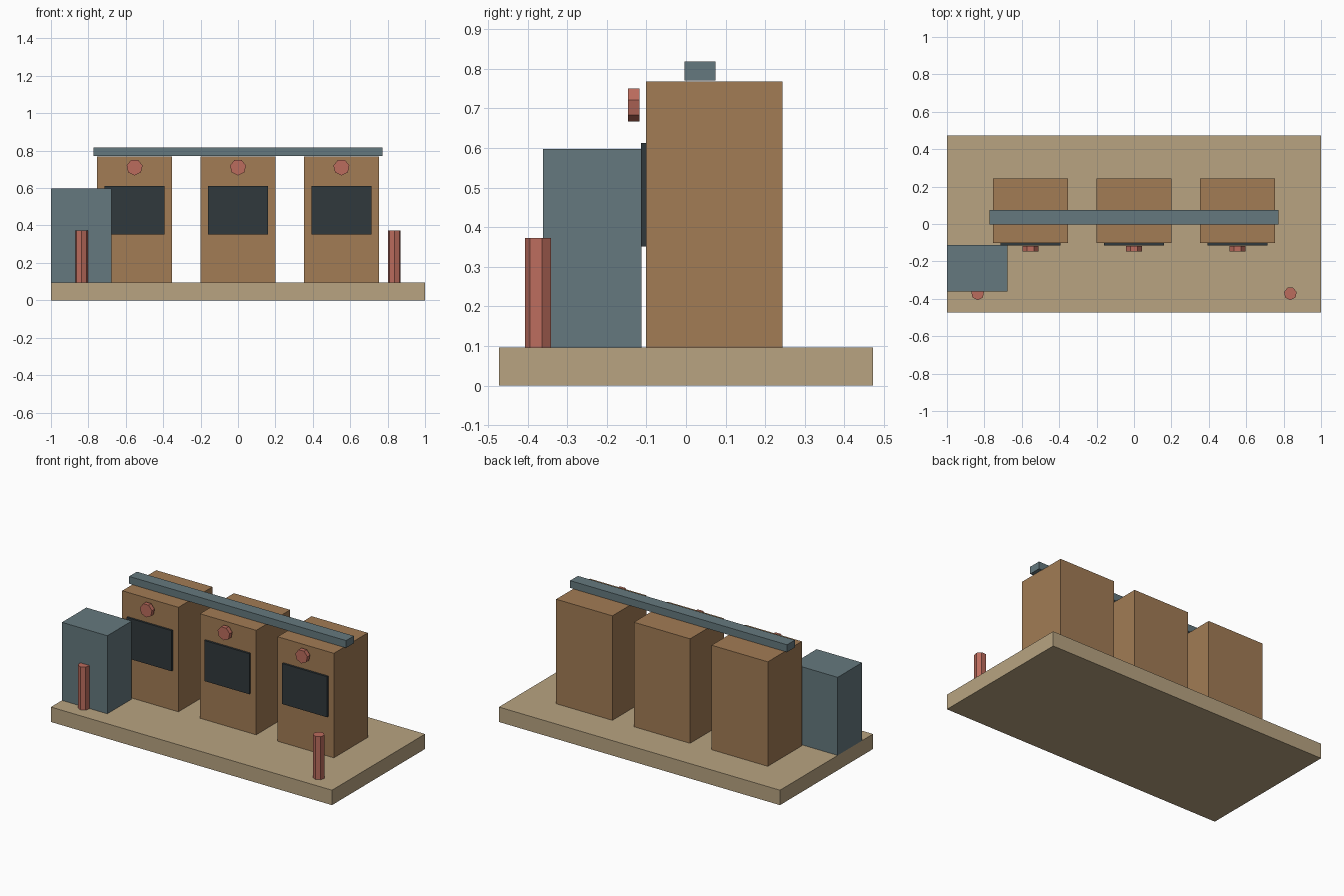
import bpy, math

if "Cube" in bpy.data.objects:
    bpy.data.objects.remove(bpy.data.objects["Cube"])


def material(name, rgb):
    m = bpy.data.materials.new(name)
    m.diffuse_color = (*rgb, 1)
    m.use_nodes = True
    m.node_tree.nodes["Principled BSDF"].inputs["Base Color"].default_value = m.diffuse_color
    return m


SAND = material("sand", (0.48, 0.37, 0.22))
WOOD = material("wood", (0.36, 0.20, 0.09))
SLATE = material("slate", (0.13, 0.19, 0.21))
DARK = material("dark_panel", (0.03, 0.04, 0.045))
RED = material("red", (0.50, 0.15, 0.11))


def box(name, x, y, z, mat):
    """Box from (min, max) ranges on each axis."""
    bpy.ops.mesh.primitive_cube_add(size=1, location=[sum(r) / 2 for r in (x, y, z)])
    ob = bpy.context.object
    ob.name = name
    ob.scale = [r[1] - r[0] for r in (x, y, z)]
    bpy.ops.object.transform_apply(location=False, rotation=False, scale=True)
    ob.data.materials.append(mat)
    return ob


def prism(name, radius, depth, loc, rot):
    """Seven-sided rod."""
    bpy.ops.mesh.primitive_cylinder_add(vertices=7, radius=radius, depth=depth,
                                        location=loc, rotation=rot)
    ob = bpy.context.object
    ob.name = name
    ob.data.materials.append(RED)
    return ob


# Ground slab
box("base", (-1, 1), (-0.473, 0.473), (0, 0.096), SAND)

# Three cabinets, each with a dark window and a round lamp
for cx in (-0.553, 0, 0.553):
    box("cabinet", (cx - 0.2, cx + 0.2), (-0.101, 0.244), (0.096, 0.768), WOOD)
    box("window", (cx - 0.16, cx + 0.16), (-0.114, -0.101), (0.351, 0.612), DARK)
    prism("lamp", 0.0437, 0.028, (cx, -0.132, 0.711), (-math.pi / 2, 0, 0))

# Rail across the cabinet tops
box("top_rail", (-0.772, 0.772), (-0.004, 0.075), (0.771, 0.818), SLATE)

# Side booth at the front left
box("side_booth", (-1, -0.677), (-0.361, -0.113), (0.096, 0.598), SLATE)

# Front posts
for s in (-1, 1):
    prism("front_post", 0.0347, 0.277, (s * 0.836, -0.372, 0.2345), (0, 0, math.pi))
